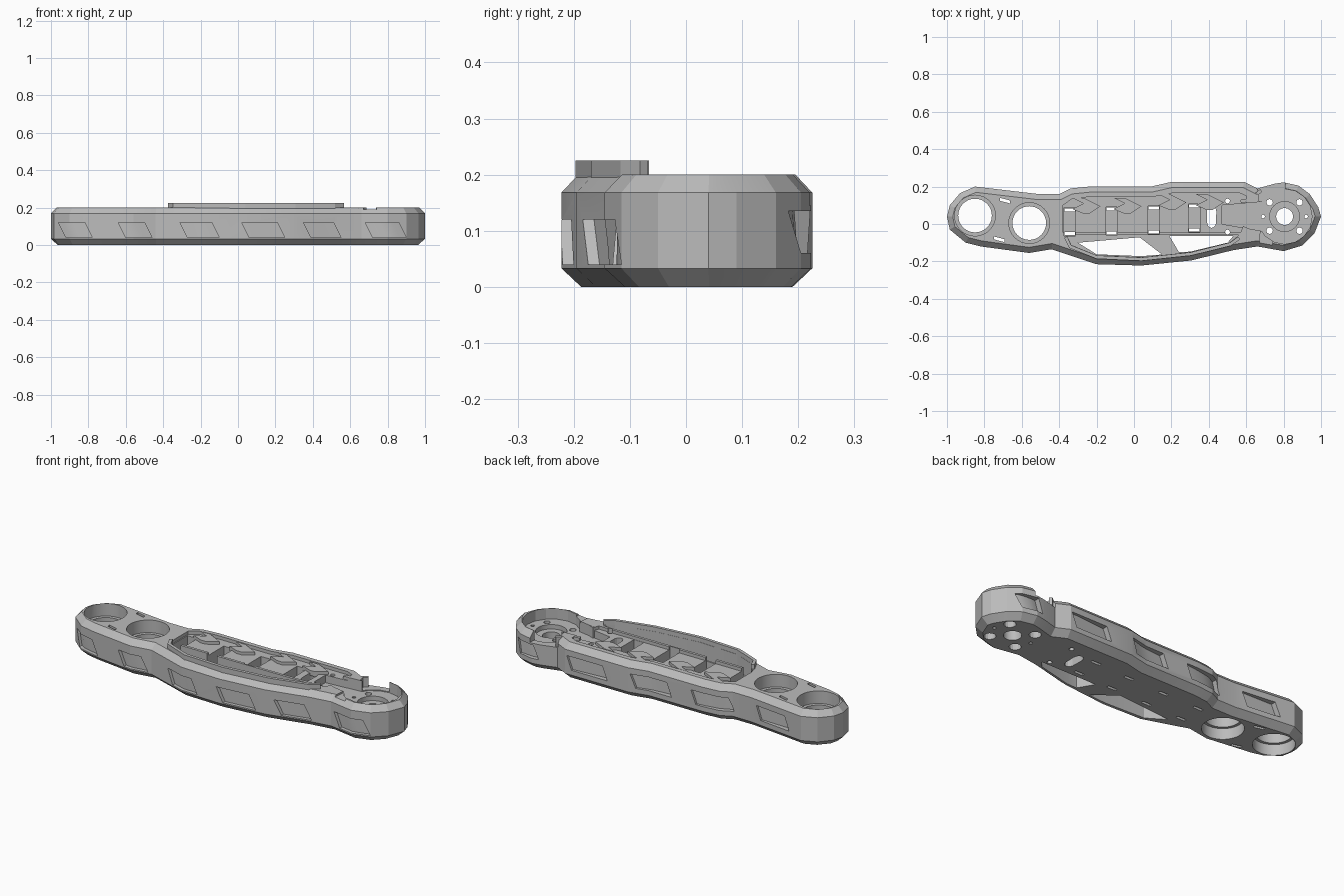
import bpy, bmesh, math
from mathutils import Vector

if "Cube" in bpy.data.objects:
    bpy.data.objects.remove(bpy.data.objects["Cube"])

grey = bpy.data.materials.new("grey")
grey.diffuse_color = (0.5, 0.5, 0.5, 1)
grey.use_nodes = True
grey.node_tree.nodes["Principled BSDF"].inputs["Base Color"].default_value = grey.diffuse_color

FRONT = [(-1, .04), (-.985, -.03), (-.9, -.10), (-.82, -.12), (-.56, -.155), (-.44, -.135),
         (-.2, -.215), (.04, -.222), (.305, -.195), (.53, -.14), (.66, -.12), (.8, -.145),
         (.9, -.115), (.965, -.05), (1, .04)]
BACK = [(-1, .04), (-.985, .1), (-.93, .165), (-.85, .2), (-.51, .16), (-.4, .16), (-.34, .19),
        (-.24, .2), (.09, .2), (.2, .225), (.59, .225), (.66, .19), (.75, .215), (.8, .223),
        (.88, .205), (.94, .16), (.985, .09), (1, .04)]
OUTLINE = FRONT + BACK[-2:0:-1]


def edge_y(line, x):
    """Height of an outline side at x."""
    for (xa, ya), (xb, yb) in zip(line, line[1:]):
        if xa <= x <= xb:
            return ya + (yb - ya) * (x - xa) / (xb - xa)
    return line[0][1]


def inset(pts, d):
    """Offset a counter-clockwise outline inward by d."""
    out = []
    for i, p in enumerate(pts):
        p, a, b = Vector(p), Vector(pts[i - 1]), Vector(pts[(i + 1) % len(pts)])
        e, f = (p - a).normalized(), (b - p).normalized()
        n1, n2 = Vector((-e.y, e.x)), Vector((-f.y, f.x))
        out.append(p + (n1 + n2) * d / (1 + n1.dot(n2)))
    return out


def loft(name, rings):
    """Capped solid through rings of 3D points."""
    bm = bmesh.new()
    loops = [[bm.verts.new(p) for p in r] for r in rings]
    n = len(loops[0])
    for lo, hi in zip(loops, loops[1:]):
        for i in range(n):
            bm.faces.new((lo[i], lo[(i + 1) % n], hi[(i + 1) % n], hi[i]))
    bm.faces.new(loops[0][::-1])
    bm.faces.new(loops[-1])
    bmesh.ops.recalc_face_normals(bm, faces=bm.faces)
    me = bpy.data.meshes.new(name)
    bm.to_mesh(me)
    bm.free()
    ob = bpy.data.objects.new(name, me)
    bpy.context.collection.objects.link(ob)
    me.materials.append(grey)
    return ob


def prism(name, pts, z0, z1):
    return loft(name, [[(x, y, z) for x, y in pts] for z in (z0, z1)])


def circle(cx, cy, r, n=32):
    return [(cx + r * math.cos(2 * math.pi * i / n), cy + r * math.sin(2 * math.pi * i / n))
            for i in range(n)]


def rect(cx, cy, w, h):
    return [(cx - w / 2, cy - h / 2), (cx + w / 2, cy - h / 2),
            (cx + w / 2, cy + h / 2), (cx - w / 2, cy + h / 2)]


def strip(name, line, w, z0, z1):
    """Wall of width w along a polyline."""
    left, right = [], []
    for i, p in enumerate(line):
        a, b = Vector(line[max(i - 1, 0)]), Vector(line[min(i + 1, len(line) - 1)])
        t = (b - a).normalized()
        n = Vector((-t.y, t.x)) * w / 2
        left.append(Vector(p) + n)
        right.append(Vector(p) - n)
    return prism(name, right + left[::-1], z0, z1)


# Main body with chamfered bottom and top edges
body = loft("arm_body", [[(x, y, z) for x, y in inset(OUTLINE, d)]
                         for d, z in ((.035, 0), (0, .033), (0, .168), (.03, .2))])


def cut(cutter):
    cutter.hide_render = True
    m = body.modifiers.new("cut", "BOOLEAN")
    m.operation, m.solver, m.object = "DIFFERENCE", "EXACT", cutter
    bpy.context.view_layer.objects.active = body
    bpy.ops.object.modifier_apply(modifier=m.name)
    bpy.data.objects.remove(cutter)


def cut_prism(pts, z0=-.1, z1=.3):
    cut(prism("cutter", pts, z0, z1))


# Two large stepped holes at the left end
for cx, cy in ((-.85, .045), (-.56, .005)):
    cut_prism(circle(cx, cy, .09))
    cut_prism(circle(cx, cy, .109), .13)
    cut_prism(circle(cx, cy, .105), -.1, .06)

# Sunken middle deck
cut_prism([(-.38, -.045), (.57, -.045), (.6, .03), (.6, .15), (.56, .168), (.22, .168),
           (.1, .145), (-.24, .145), (-.33, .135), (-.38, .1)], .182)

# Front bay with a lower shelf, then openings either side of the strut
cut_prism([(-.36, -.06), (-.335, -.112), (-.2, -.167), (.04, -.178), (.305, -.15),
           (.51, -.1), (.56, -.06)], .11)
cut_prism([(-.3, -.1), (.03, -.071), (.15, -.163), (.04, -.172), (-.2, -.162)])
cut_prism([(.19, -.065), (.53, -.065), (.5, -.1), (.3, -.148), (.24, -.15)])

# Cavity at the right end, with its neck pocket
cut_prism(circle(.805, .04, .147, 16), .14)
cut_prism([(.47, .0), (.7, -.04), (.7, .12), (.47, .1)], .14)
cut_prism(circle(.805, .04, .08), .115)
cut_prism(circle(.805, .04, .045))
for sx in (-1, 1):
    for sy in (-1, 1):
        cut_prism(circle(.805 + sx * .08, .04 + sy * .076, .017, 16))
        cut_prism(circle(.805 + sx * .08, .04 + sy * .076, .03, 16), -.1, .05)
    cut_prism(circle(.805 + sx * .115, .04, .01, 10))
    cut_prism(circle(.5, .04 + sx * .083, .013, 12))

# Dips in the rim around the cavity
cut_prism([(.67, .12), (.8, .12), (.82, .3), (.64, .3)], .145)
cut_prism([(.66, -.2), (.75, -.2), (.73, 0), (.68, 0)], .19)

# Slotted pockets along the deck
for cx, cy in ((-.343, .012), (-.12, .015), (.105, .022), (.322, .032)):
    cut_prism(rect(cx, cy, .062, .15), .1)
    for s in (-1, 1):
        cut_prism(rect(cx, cy + s * .064, .055, .016))

# Oval opening and slim slots near the left holes
cut_prism([(.415 + x * .7, .04 + y + math.copysign(.025, y))
           for x, y in ((a, b + 1e-4) for a, b in circle(0, 0, .036, 16))])
for cx, cy, tilt in ((-.69, .125, -.008), (-.72, -.082, -.008)):
    cut_prism([(x, y + tilt * (x - cx) / .03) for x, y in rect(cx, cy, .055, .016)])


# Slanted side windows that follow the outline
def window(line, x0, x1, slant, z0, z1, d0, d1):
    s = 1 if line is BACK else -1
    rings = []
    for k in range(6):
        t = k / 5
        ring = []
        for z, dx in ((z0, 0), (z1, slant)):
            x = x0 + (x1 - x0) * t + dx
            y = edge_y(line, x)
            inner, outer = y - s * (d0 + (d1 - d0) * t), y + s * .04
            pair = [(x, inner, z), (x, outer, z)]
            ring += pair if z == z0 else pair[::-1]
        rings.append(ring)
    cut(loft("cutter", rings))


for x0, x1 in ((-.92, -.78), (-.6, -.46), (-.27, -.1), (.06, .25), (.39, .55), (.72, .9)):
    window(FRONT, x0, x1, -.04, .04, .12, .02, .02)
for x0, x1 in ((-.77, -.58), (-.41, -.2), (-.05, .16), (.33, .55), (.76, .88)):
    window(BACK, x0, x1, .03, .06, .135, .03, .012)

# Raised lip along the front bay
strip("front_lip", [(-.365, -.07), (-.342, -.12), (-.2, -.177), (.04, -.188), (.305, -.16),
                    (.515, -.108), (.562, -.075)], .018, .12, .225)

# Arrow plates on the deck
for i, x in enumerate((-.27, -.05, .19, .39)):
    y = .085 if i < 2 else .105
    prism("deck_arrow", [(x - .06, y - .005), (x, y - .03), (x + .03, y - .03), (x + .09, y + .01),
                         (x, y + .055), (x - .06, y + .055), (x, y + .025)], .17, .198)

# Guide walls where the deck meets the cavity
strip("guide_wall_back", [(.57, .12), (.62, .13), (.68, .18)], .018, .13, .199)
strip("guide_wall_front", [(.58, -.02), (.62, -.035), (.65, -.09)], .018, .13, .199)

# Smooth the round holes, keep the facets sharp
bpy.ops.object.select_all(action="DESELECT")
body.select_set(True)
bpy.context.view_layer.objects.active = body
bpy.ops.object.shade_smooth_by_angle(angle=math.radians(13))
